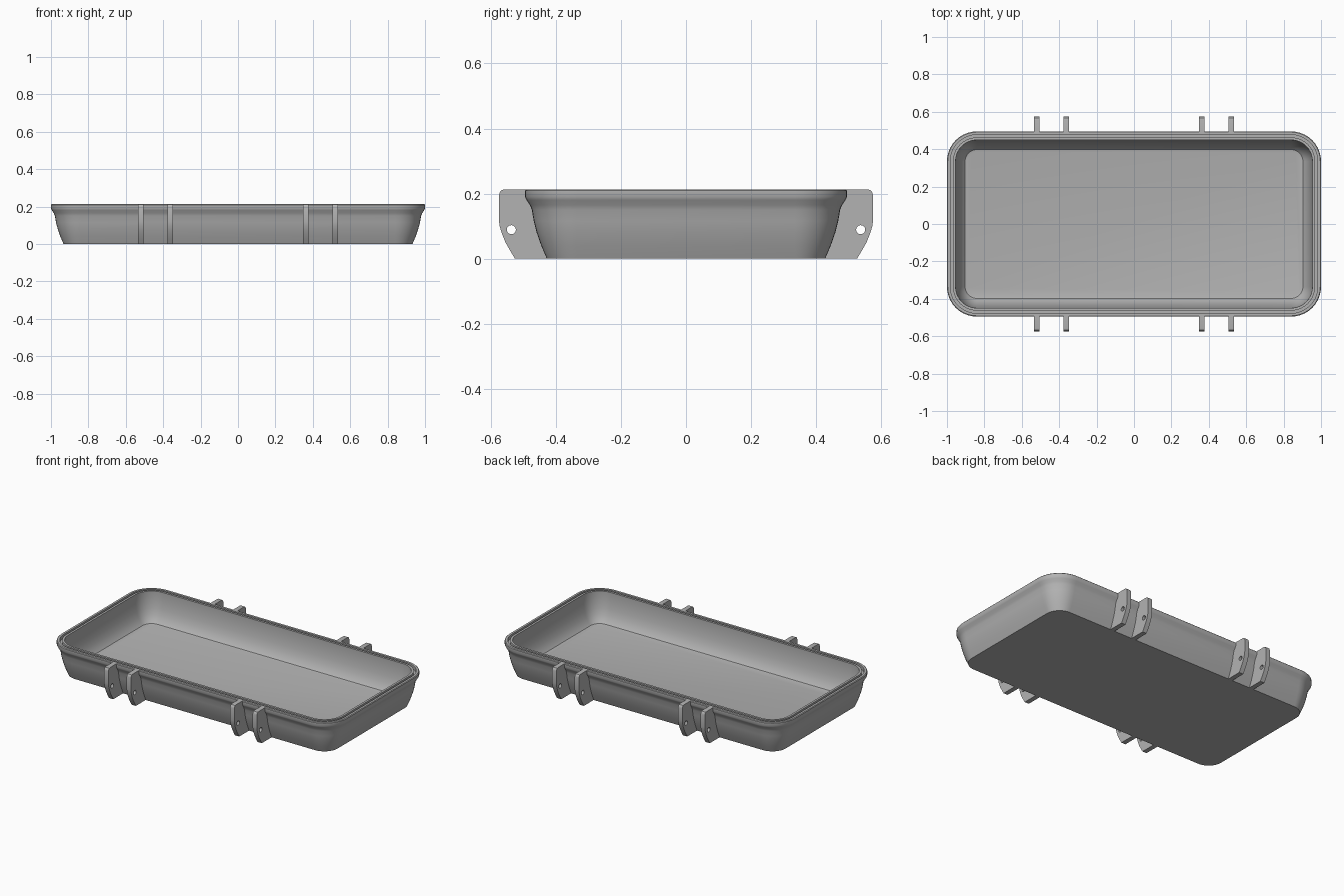
import bpy, bmesh, math

if "Cube" in bpy.data.objects:
    bpy.data.objects.remove(bpy.data.objects["Cube"])

HX, HY, R, SEG = 1.0, 0.495, 0.16, 10   # rim half sizes, corner radius, corner segments
TOP = 0.213

grey = bpy.data.materials.new("plain grey")
grey.diffuse_color = (0.45, 0.45, 0.45, 1)
grey.use_nodes = True
grey.node_tree.nodes["Principled BSDF"].inputs["Base Color"].default_value = grey.diffuse_color


def activate(ob):
    bpy.ops.object.select_all(action='DESELECT')
    ob.select_set(True)
    bpy.context.view_layer.objects.active = ob


def ring(bm, inset, z):
    """Rounded rectangle of vertices, shrunk evenly by inset."""
    r = R - inset
    verts = []
    for q, (sx, sy) in enumerate([(1, 1), (-1, 1), (-1, -1), (1, -1)]):
        for i in range(SEG + 1):
            a = math.pi / 2 * (q + i / SEG)
            verts.append(bm.verts.new((sx * (HX - R) + r * math.cos(a),
                                       sy * (HY - R) + r * math.sin(a), z)))
    return verts


# Tray: wall section from the base, over the grooved rim, down to the floor
outer = [(0.067, 0), (0.05, 0.04), (0.036, 0.08), (0.027, 0.115), (0.021, 0.15),
         (0.015, 0.165), (0.005, 0.18), (0, 0.19)]
rim = [(0, TOP - 0.004), (0.004, TOP), (0.018, TOP), (0.018, 0.19),
       (0.032, 0.19), (0.032, TOP), (0.046, TOP)]
inner = [(0.046, 0.19), (0.05, 0.15), (0.057, 0.11), (0.068, 0.075), (0.084, 0.045),
         (0.097, 0.031), (0.11, 0.028)]
bm = bmesh.new()
rings = [ring(bm, o, z) for o, z in outer + rim + inner]
n = len(rings[0])
for a, b in zip(rings, rings[1:]):
    for i in range(n):
        j = (i + 1) % n
        bm.faces.new((a[i], a[j], b[j], b[i]))
bm.faces.new(rings[0][::-1])
bm.faces.new(rings[-1])
bmesh.ops.recalc_face_normals(bm, faces=bm.faces)
me = bpy.data.meshes.new("tray")
bm.to_mesh(me)
bm.free()
me.materials.append(grey)
tray = bpy.data.objects.new("tray", me)
bpy.context.collection.objects.link(tray)
activate(tray)
bpy.ops.object.shade_smooth_by_angle(angle=math.radians(30))

# Hinge lugs: flat plates with a pin hole, their inner edge sunk into the wall
plate = [(HY - o - 0.008, z) for o, z in reversed(outer)]
plate += [(0.526, 0), (0.541, 0.025), (0.555, 0.05), (0.566, 0.077), (0.573, 0.1),
          (0.575, 0.118), (0.575, 0.195), (0.572, 0.205), (0.566, 0.211), (0.556, TOP),
          (HY - 0.008, TOP)]
hole = [(0.537 + 0.014 * math.cos(math.tau * i / 16),
         0.089 + 0.014 * math.sin(math.tau * i / 16)) for i in range(16)]


def lug(name, x, side):
    cu = bpy.data.curves.new(name, 'CURVE')
    cu.dimensions, cu.fill_mode, cu.extrude = '2D', 'BOTH', 0.015
    for pts in (plate, hole):
        sp = cu.splines.new('POLY')
        sp.points.add(len(pts) - 1)
        for p, (y, z) in zip(sp.points, pts):
            p.co = (side * y, z, 0, 1)
        sp.use_cyclic_u = True
    cu.materials.append(grey)
    ob = bpy.data.objects.new(name, cu)
    ob.location.x = x
    ob.rotation_euler = (math.pi / 2, 0, math.pi / 2)
    bpy.context.collection.objects.link(ob)
    activate(ob)
    bpy.ops.object.convert(target='MESH')
    ob = bpy.context.object
    bm = bmesh.new()
    bm.from_mesh(ob.data)
    bmesh.ops.remove_doubles(bm, verts=bm.verts, dist=1e-5)
    bmesh.ops.recalc_face_normals(bm, faces=bm.faces)
    bm.to_mesh(ob.data)
    bm.free()
    bpy.ops.object.shade_smooth_by_angle(angle=math.radians(30))


for side, label in ((-1, "front"), (1, "back")):
    for k, x in enumerate((-0.52, -0.362, 0.362, 0.52)):
        lug(f"{label}_lug_{k + 1}", x, side)
